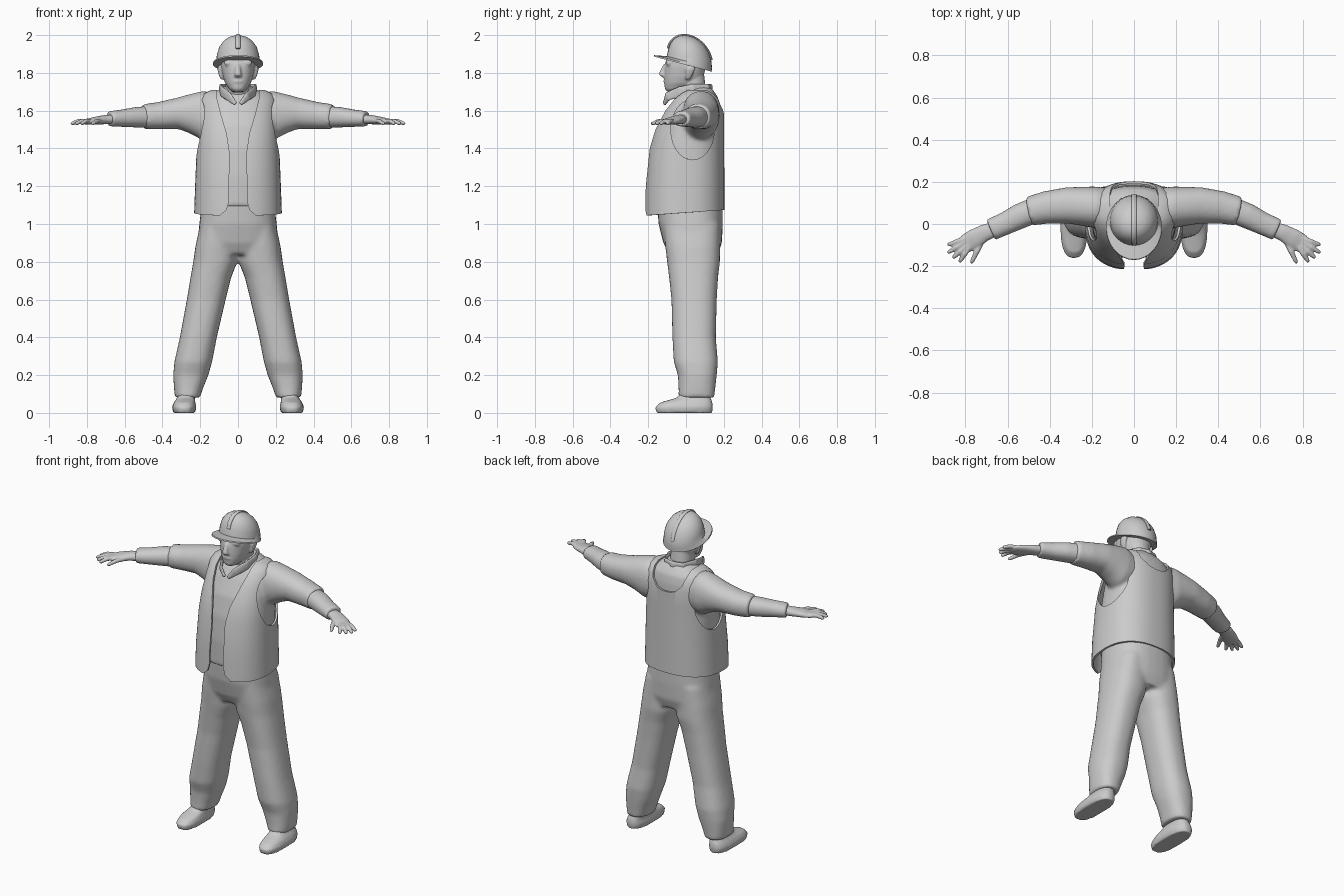
import bpy, bmesh, math
from mathutils import Vector

cube = bpy.data.objects.get("Cube")
if cube:
    bpy.data.objects.remove(cube, do_unlink=True)

grey = bpy.data.materials.new("plain_grey")
grey.use_nodes = True
grey.diffuse_color = (.6, .6, .6, 1)
grey.node_tree.nodes["Principled BSDF"].inputs["Base Color"].default_value = (.6, .6, .6, 1)


def tube(bm, rows, power=2.2, n=32, flat=True, mirror=False, caps=(True, True)):
    """Loft of rounded rings (x, y, z, half width, half height); flat keeps rings level."""
    for s in ((1, -1) if mirror else (1,)):
        rings = []
        for i, (x, y, z, w, h) in enumerate(rows):
            side, up = Vector((1, 0, 0)), Vector((0, 1, 0))
            if not flat:
                a, b = rows[max(i - 1, 0)], rows[min(i + 1, len(rows) - 1)]
                way = (Vector(b[:3]) - Vector(a[:3])).normalized()
                side = way.cross(Vector((0, 0, 1))).normalized()
                up = side.cross(way)
            ring = []
            for k in range(n):
                t = math.tau * k / n
                c, d = math.cos(t), math.sin(t)
                p = Vector((x, y, z))
                p += side * w * math.copysign(abs(c) ** (2 / power), c)
                p += up * h * math.copysign(abs(d) ** (2 / power), d)
                ring.append(bm.verts.new((p.x * s, p.y, p.z)))
            rings.append(ring)
        for r, q in zip(rings, rings[1:]):
            for k in range(n):
                bm.faces.new((r[k], r[(k + 1) % n], q[(k + 1) % n], q[k]))
        for ring, wanted in zip((rings[0], rings[-1]), caps):
            if wanted:
                bm.faces.new(ring)


def finish(name, bm, voxel=0, smooth=4):
    """Make the object; a voxel size fuses overlapping volumes into one skin."""
    bmesh.ops.recalc_face_normals(bm, faces=bm.faces[:])
    mesh = bpy.data.meshes.new(name)
    bm.to_mesh(mesh)
    bm.free()
    obj = bpy.data.objects.new(name, mesh)
    bpy.context.collection.objects.link(obj)
    mesh.materials.append(grey)
    mesh.shade_smooth()
    if voxel:
        fuse = obj.modifiers.new("fuse", 'REMESH')
        fuse.mode, fuse.voxel_size, fuse.use_smooth_shade = 'VOXEL', voxel, True
        soft = obj.modifiers.new("soften", 'SMOOTH')
        soft.factor, soft.iterations = .5, smooth
    return obj


def cutter(name, outline, axis, start, end):
    """Prism from an outline, hidden, used to cut the vest."""
    bm = bmesh.new()
    place = (lambda u, v, d: (d, u, v)) if axis == 'X' else (lambda u, v, d: (u, d, v))
    face = bm.faces.new([bm.verts.new(place(u, v, start)) for u, v in outline])
    out = bmesh.ops.extrude_face_region(bm, geom=[face])
    shift = Vector(place(0, 0, end - start))
    bmesh.ops.translate(bm, vec=shift, verts=[v for v in out["geom"] if isinstance(v, bmesh.types.BMVert)])
    obj = finish(name, bm)
    obj.hide_render = True
    obj.hide_set(True)
    return obj


# Trousers: hips and both legs in one skin
bm = bmesh.new()
tube(bm, [(0, .02, 1.12, .19, .175), (0, .025, 1, .205, .17), (0, .035, .9, .215, .155),
          (0, .04, .84, .2, .13)], 2.5)
tube(bm, [(.1, .03, 1, .1, .15), (.113, .035, .88, .113, .145), (.12, .04, .8, .117, .14),
          (.143, .04, .72, .108, .13), (.168, .043, .6, .103, .12), (.21, .043, .4, .098, .115),
          (.237, .052, .27, .1, .117), (.25, .06, .2, .093, .103), (.262, .058, .13, .077, .097),
          (.268, .055, .08, .066, .095)], 2.4, mirror=True)
finish("trousers", bm, .012, 5)

# Shoes
bm = bmesh.new()
tube(bm, [(.285, -.01, 0, .058, .148), (.285, -.01, .03, .065, .153), (.283, .002, .055, .057, .138),
          (.275, .04, .08, .047, .09), (.272, .06, .13, .045, .065)], 2.6, mirror=True)
finish("shoes", bm, .008, 3)

# Shirt: torso with the upper sleeves
bm = bmesh.new()
tube(bm, [(0, .015, 1.09, .2, .175), (0, .015, 1.25, .2, .178), (0, .018, 1.4, .198, .17),
          (0, .03, 1.52, .192, .155), (0, .05, 1.62, .18, .13), (0, .06, 1.67, .16, .11),
          (0, .065, 1.7, .12, .085), (0, .06, 1.73, .07, .065)], 2.4)
tube(bm, [(.08, .075, 1.57, .09, .1), (.19, .08, 1.578, .098, .128), (.25, .085, 1.585, .092, .105),
          (.32, .088, 1.585, .086, .083), (.42, .078, 1.573, .077, .072), (.5, .06, 1.568, .069, .066)],
     flat=False, mirror=True)
finish("shirt", bm, .011, 5)

# Lower sleeves with cuffs
bm = bmesh.new()
tube(bm, [(.46, .07, 1.568, .06, .057), (.54, .038, 1.565, .06, .054), (.61, .003, 1.56, .054, .046),
          (.68, -.028, 1.557, .052, .04)], flat=False, mirror=True)
finish("lower_sleeves", bm, .009, 3)

# Hands: palm, fingers, thumb
bm = bmesh.new()
tube(bm, [(.65, -.02, 1.555, .034, .026), (.71, -.042, 1.552, .04, .024), (.76, -.072, 1.546, .047, .02),
          (.8, -.095, 1.54, .044, .014), (.82, -.107, 1.54, .025, .01)], flat=False, mirror=True)
fingers = [((.8, -.07), (.885, -.1)), ((.8, -.085), (.885, -.137)), ((.79, -.1), (.862, -.162)),
           ((.78, -.105), (.83, -.182)), ((.72, -.075), (.773, -.187))]
for (x, y), (u, v) in fingers:
    tube(bm, [(x, y, 1.545, .014, .013), ((x + u) / 2, (y + v) / 2, 1.545, .013, .012),
              (x * .1 + u * .9, y * .1 + v * .9, 1.533, .01, .01), (u, v, 1.531, .005, .005)],
         n=12, flat=False, mirror=True)
finish("hands", bm, .005, 2)

# Head: neck, skull, nose, lips, brow, ears
bm = bmesh.new()
tube(bm, [(0, .04, 1.62, .072, .075), (0, .035, 1.72, .066, .07), (0, .02, 1.8, .066, .075)])
tube(bm, [(0, -.055, 1.7, .03, .045), (0, -.045, 1.715, .048, .067), (0, -.025, 1.745, .068, .09),
          (0, -.012, 1.78, .08, .104), (0, -.004, 1.83, .089, .11), (0, .005, 1.88, .092, .108),
          (0, .01, 1.93, .08, .09)])
tube(bm, [(0, -.105, 1.845, .012, .015), (0, -.12, 1.81, .015, .018), (0, -.124, 1.79, .02, .02),
          (0, -.112, 1.776, .018, .012)], n=16)
tube(bm, [(0, -.1, 1.765, .02, .015), (0, -.105, 1.755, .03, .017), (0, -.095, 1.74, .022, .015)], n=16)
tube(bm, [(.04, -.088, 1.838, .028, .012), (.04, -.09, 1.85, .034, .017), (.04, -.08, 1.87, .03, .02)],
     n=16, mirror=True)
tube(bm, [(.084, .01, 1.765, .008, .012), (.092, .016, 1.79, .01, .02), (.097, .022, 1.82, .012, .027),
          (.093, .022, 1.84, .01, .022)], n=16, mirror=True)
finish("head", bm, .006, 3)

# Collar: flat band round the neck, dropping to a point in front
bm = bmesh.new()
tube(bm, [(.012, -.115, 1.635, .008, .012), (.05, -.098, 1.675, .008, .026), (.085, -.03, 1.7, .008, .03),
          (.093, .04, 1.715, .008, .03), (.06, .115, 1.715, .008, .028), (-.01, .135, 1.715, .008, .026)],
     n=16, flat=False, mirror=True)
finish("collar", bm, .006, 2)

# Vest shell, open below, cut for the front gap, back neckline and armholes
bm = bmesh.new()
tube(bm, [(0, -.008, 1.06, .232, .211), (0, -.006, 1.2, .227, .209), (0, .004, 1.4, .219, .198),
          (0, .018, 1.5, .213, .184), (0, .041, 1.6, .207, .161), (0, .055, 1.66, .2, .13),
          (0, .06, 1.69, .182, .1), (0, .06, 1.71, .14, .07)], 2.4, 64, caps=(False, True))
for v in bm.verts:
    if v.co.z < 1.07:
        v.co.z += v.co.y * .07
vest = finish("vest", bm)
shell = vest.modifiers.new("thickness", 'SOLIDIFY')
shell.thickness, shell.offset = .012, -1


def both(half):
    return half + [(-x, z) for x, z in reversed(half)]


front_gap = both([(.13, 1), (.09, 1.05), (.06, 1.075), (.048, 1.12), (.045, 1.38), (.06, 1.48),
                  (.09, 1.58), (.11, 1.66), (.115, 1.8)])
back_neck = both([(.115, 1.8), (.115, 1.69), (.1, 1.63), (.06, 1.59), (.02, 1.58)])
armhole = [(.035 + .115 * math.cos(a), 1.5 + .16 * math.sin(a))
           for a in (math.tau * k / 40 for k in range(40))]
cuts = [cutter("front_gap_cutter", front_gap, 'Y', -.4, .05),
        cutter("back_neck_cutter", back_neck, 'Y', .04, .4),
        cutter("left_armhole_cutter", armhole, 'X', .14, .4),
        cutter("right_armhole_cutter", armhole, 'X', -.4, -.14)]
for tool in cuts:
    cut = vest.modifiers.new(tool.name, 'BOOLEAN')
    cut.object, cut.operation, cut.solver = tool, 'DIFFERENCE', 'EXACT'
bpy.ops.object.select_all(action='DESELECT')
vest.select_set(True)
bpy.context.view_layer.objects.active = vest
for m in [m.name for m in vest.modifiers]:
    bpy.ops.object.modifier_apply(modifier=m)
bpy.ops.object.shade_smooth_by_angle(angle=math.radians(40))

# Hard hat: brim and dome, tipped up at the front, with a low crown ridge
bm = bmesh.new()
tube(bm, [(0, .018, 1.842, .108, .112), (0, -.017, 1.842, .133, .154), (0, -.016, 1.85, .131, .152),
          (0, .018, 1.862, .116, .12), (0, .02, 1.9, .112, .114), (0, .02, 1.94, .1, .1),
          (0, .02, 1.97, .078, .078), (0, .02, 1.99, .05, .05), (0, .02, 1.999, .015, .015)], 2)
tube(bm, [(0, .02 + .118 * math.cos(a), 1.88 + .122 * math.sin(a), .012, .006)
          for a in (math.pi * k / 16 for k in range(1, 16))], n=12, flat=False)
for v in bm.verts:
    v.co.z -= .26 * v.co.y
hat = finish("hard_hat", bm)
bpy.ops.object.select_all(action='DESELECT')
hat.select_set(True)
bpy.context.view_layer.objects.active = hat
bpy.ops.object.shade_smooth_by_angle(angle=math.radians(40))
